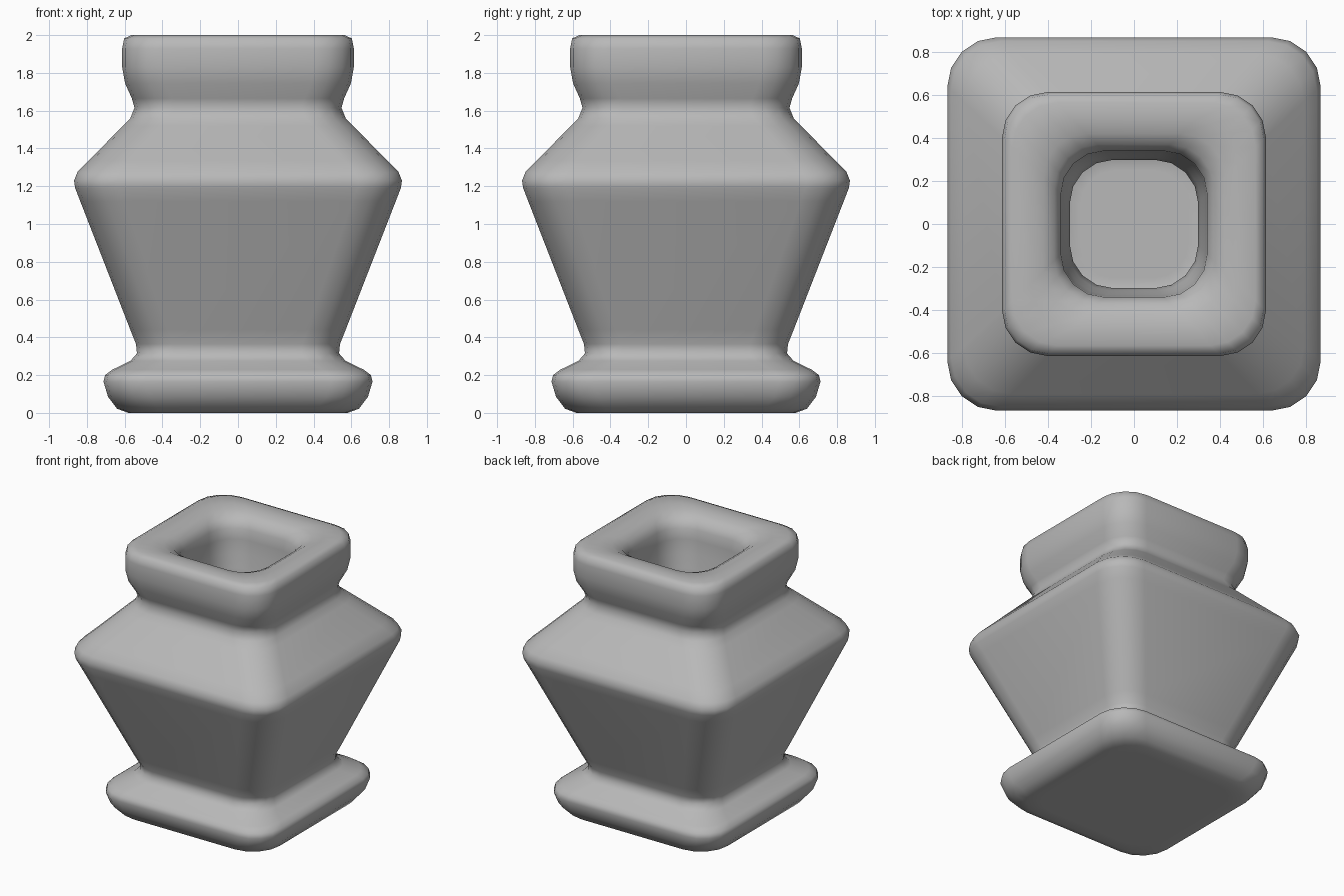
import bpy, bmesh, math

SEG = 4  # steps per rounded corner

# (half width, height, corner radius): outer wall from base to rim, then down the inside
PROFILE = [
    (0.50, 0.0, 0.18), (0.58, 0.0, 0.21), (0.64, 0.022, 0.22), (0.688, 0.085, 0.22),
    (0.712, 0.165, 0.22), (0.704, 0.20, 0.22), (0.667, 0.228, 0.22), (0.57, 0.275, 0.20),
    (0.535, 0.315, 0.20), (0.54, 0.365, 0.20), (0.57, 0.44, 0.20),
    (0.835, 1.12, 0.23), (0.862, 1.19, 0.23), (0.868, 1.23, 0.23), (0.85, 1.275, 0.23),
    (0.79, 1.335, 0.22), (0.61, 1.52, 0.21), (0.57, 1.56, 0.21), (0.548, 1.615, 0.21),
    (0.562, 1.665, 0.21), (0.598, 1.745, 0.21), (0.613, 1.83, 0.21), (0.613, 1.93, 0.21),
    (0.603, 1.982, 0.21), (0.565, 2.0, 0.21), (0.48, 1.998, 0.20), (0.42, 1.985, 0.20),
    (0.37, 1.955, 0.20), (0.34, 1.90, 0.20), (0.337, 1.82, 0.20), (0.327, 1.72, 0.20),
    (0.31, 1.62, 0.20), (0.298, 1.53, 0.20), (0.31, 1.45, 0.20), (0.37, 1.38, 0.20),
    (0.55, 1.24, 0.20), (0.565, 1.16, 0.20), (0.33, 0.50, 0.20), (0.30, 0.37, 0.20),
    (0.31, 0.28, 0.20), (0.34, 0.23, 0.20), (0.31, 0.21, 0.19), (0.25, 0.21, 0.16),
]


def rounded_square(bm, half, z, r):
    ring = []
    for q in range(4):
        a0 = q * math.pi / 2
        mid = a0 + math.pi / 4
        cx = math.copysign(half - r, math.cos(mid))
        cy = math.copysign(half - r, math.sin(mid))
        for i in range(SEG + 1):
            a = a0 + i / SEG * math.pi / 2
            ring.append(bm.verts.new((cx + r * math.cos(a), cy + r * math.sin(a), z)))
    return ring


# Vase: rounded-square rings bridged into one hollow body
bm = bmesh.new()
rings = [rounded_square(bm, *p) for p in PROFILE]
n = len(rings[0])
for low, high in zip(rings, rings[1:]):
    for i in range(n):
        j = (i + 1) % n
        bm.faces.new((low[i], low[j], high[j], high[i]))

# Flat underside and inner floor
bm.faces.new(list(reversed(rings[0])))
bm.faces.new(rings[-1])
bmesh.ops.recalc_face_normals(bm, faces=bm.faces)
for f in bm.faces:
    f.smooth = True

mesh = bpy.data.meshes.new("square_vase")
bm.to_mesh(mesh)
bm.free()
vase = bpy.data.objects.new("square_vase", mesh)
bpy.context.collection.objects.link(vase)

# Darker grey glaze
glaze = bpy.data.materials.new("grey_glaze")
glaze.diffuse_color = (0.48, 0.48, 0.48, 1.0)
mesh.materials.append(glaze)
